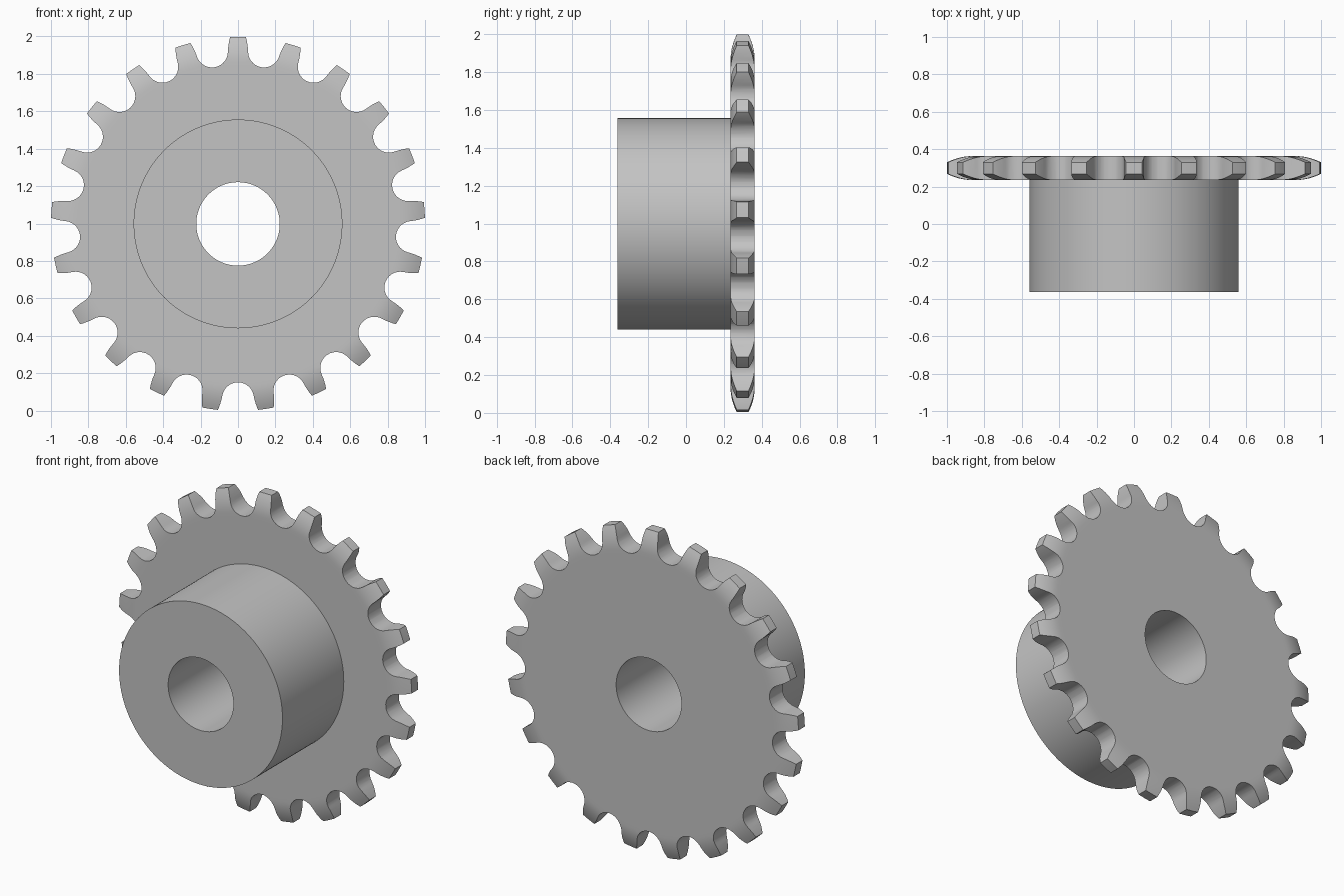
import bpy, bmesh, math
from mathutils import Vector, Matrix

if "Cube" in bpy.data.objects:
    bpy.data.objects.remove(bpy.data.objects["Cube"], do_unlink=True)

TEETH = 21
CENTRE = Vector((0, 0, 0.998))
BORE, HUB, TIP = 0.223, 0.558, 1.0
HUB_FRONT, PLATE_FRONT, PLATE_BACK = -0.363, 0.235, 0.363
PITCH_RADIUS, ROLLER = 0.932, 0.085
EDGE_START, EDGE_DEPTH = 0.865, 0.033     # rounded rim of the plate

steel = bpy.data.materials.new("grey steel")
steel.use_nodes = True
colour = (0.55, 0.55, 0.55, 1)
steel.diffuse_color = colour
steel.node_tree.nodes["Principled BSDF"].inputs["Base Color"].default_value = colour


def make_object(name, bm):
    bmesh.ops.recalc_face_normals(bm, faces=bm.faces)
    mesh = bpy.data.meshes.new(name)
    bm.to_mesh(mesh)
    bm.free()
    mesh.materials.append(steel)
    obj = bpy.data.objects.new(name, mesh)
    obj.location = CENTRE
    bpy.context.collection.objects.link(obj)
    return obj


def lathe(name, profile, steps):
    """Turn a closed (radius, y) profile around the y axis."""
    bm = bmesh.new()
    verts = [bm.verts.new((r, y, 0)) for r, y in profile]
    edges = [bm.edges.new((verts[i - 1], verts[i])) for i in range(len(verts))]
    bmesh.ops.spin(bm, geom=verts + edges, cent=(0, 0, 0), axis=(0, 1, 0),
                   angle=math.tau, steps=steps)
    bmesh.ops.remove_doubles(bm, verts=bm.verts, dist=0.0001)
    return make_object(name, bm)


# Hub and plate turned as one body, with a convex curve towards the tooth tips
rim = []
for i in range(8):
    t = i / 7
    rim.append((EDGE_START + (TIP - EDGE_START) * t, EDGE_DEPTH * t * t))
profile = [(BORE, HUB_FRONT), (HUB, HUB_FRONT), (HUB, PLATE_FRONT), (0.84, PLATE_FRONT)]
profile += [(r, PLATE_FRONT + d) for r, d in rim]
profile += [(r, PLATE_BACK - d) for r, d in reversed(rim)]
profile += [(0.84, PLATE_BACK), (BORE, PLATE_BACK)]
sprocket = lathe("sprocket_with_hub", profile, 168)

# One tooth gap: round roller seat, then flanks opening outwards
half = []
for i in range(1, 8):
    a = math.radians(80 * i / 7)
    half.append((ROLLER * math.sin(a), PITCH_RADIUS - ROLLER * math.cos(a)))
x0, y0 = half[-1]
for t in (0.02, 0.04, 0.06, 0.08, 0.11):
    half.append((x0 + 0.176 * t + 1.65 * t * t, y0 + t))
gap = [(-x, y) for x, y in reversed(half)] + [(0, PITCH_RADIUS - ROLLER)] + half

# Tooth outline as a prism running the whole depth
bm = bmesh.new()
outline = []
for k in range(TEETH):
    turn = Matrix.Rotation(math.tau * (k + 0.5) / TEETH, 3, 'Y')
    outline += [bm.verts.new(turn @ Vector((x, -0.6, z))) for x, z in gap]
face = bm.faces.new(outline)
extruded = bmesh.ops.extrude_face_region(bm, geom=[face])
bmesh.ops.translate(bm, vec=(0, 1.2, 0),
                    verts=[g for g in extruded["geom"] if isinstance(g, bmesh.types.BMVert)])
cutter = make_object("tooth_outline_cutter", bm)
cutter.hide_render = True

# Keep what lies inside the tooth outline
cut = sprocket.modifiers.new("teeth", 'BOOLEAN')
cut.operation = 'INTERSECT'
cut.solver = 'EXACT'
cut.object = cutter
bpy.ops.object.select_all(action='DESELECT')
sprocket.select_set(True)
bpy.context.view_layer.objects.active = sprocket
bpy.ops.object.modifier_apply(modifier=cut.name)
bpy.data.objects.remove(cutter, do_unlink=True)
bpy.ops.object.shade_smooth_by_angle(angle=math.radians(25))
